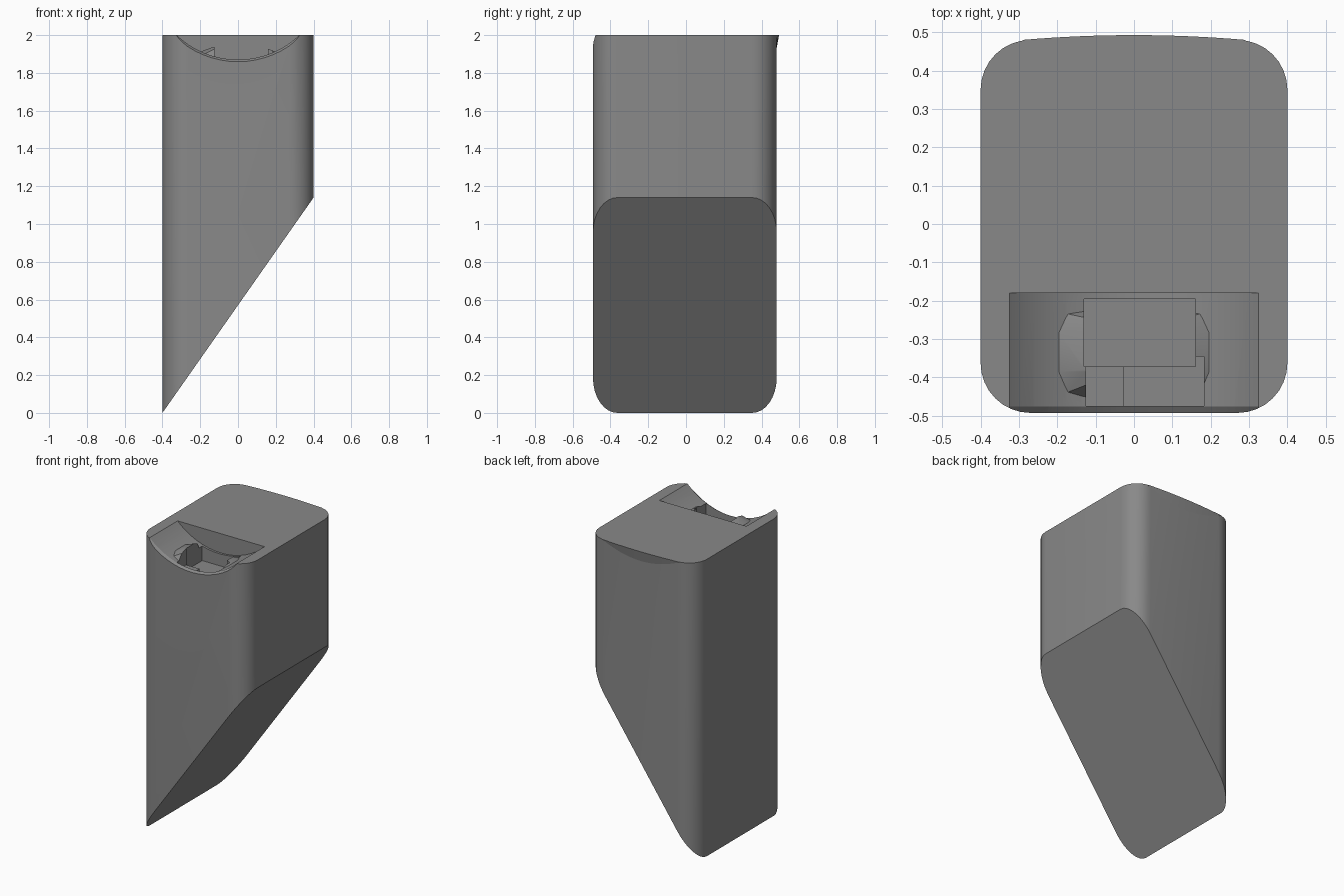
import bpy, bmesh, math

if "Cube" in bpy.data.objects:
    bpy.data.objects.remove(bpy.data.objects["Cube"])

X, Y0, Y1, TOP, R = 0.4, -0.4925, 0.48, 2.0, 0.13


def new_object(name, bm):
    bmesh.ops.recalc_face_normals(bm, faces=bm.faces)
    me = bpy.data.meshes.new(name)
    bm.to_mesh(me)
    bm.free()
    ob = bpy.data.objects.new(name, me)
    bpy.context.collection.objects.link(ob)
    return ob


def loft(name, lower, upper):
    """Closed solid between two matching rings of points."""
    bm = bmesh.new()
    a = [bm.verts.new(p) for p in lower]
    b = [bm.verts.new(p) for p in upper]
    n = len(a)
    for i in range(n):
        j = (i + 1) % n
        bm.faces.new((a[i], a[j], b[j], b[i]))
    bm.faces.new(a[::-1])
    bm.faces.new(b)
    return new_object(name, bm)


def box(name, x0, x1, y0, y1, z0, z1):
    ring = [(x0, y0), (x1, y0), (x1, y1), (x0, y1)]
    return loft(name, [(x, y, z0) for x, y in ring], [(x, y, z1) for x, y in ring])


def combine(target, other, operation):
    other.hide_render = True
    m = target.modifiers.new(operation, 'BOOLEAN')
    m.operation, m.object, m.solver = operation, other, 'EXACT'
    bpy.ops.object.select_all(action='DESELECT')
    bpy.context.view_layer.objects.active = target
    target.select_set(True)
    bpy.ops.object.modifier_apply(modifier=m.name)
    bpy.data.objects.remove(other, do_unlink=True)


# Rounded column with a slanted base
outline = []
for k, (cx, cy) in enumerate([(X - R, Y1 - R), (R - X, Y1 - R), (R - X, Y0 + R), (X - R, Y0 + R)]):
    for i in range(9):
        t = math.pi / 2 * (k + i / 8)
        outline.append((cx + R * math.cos(t), cy + R * math.sin(t)))
body = loft("slanted_body",
            [(x, y, 1.14 * (x + X) / (2 * X)) for x, y in outline],
            [(x, y, TOP) for x, y in outline])


# Curved scoop in the front of the top, with a chamfered front rim
def circle(rad, y, cz=2.341):
    return [(rad * math.sin(t), y, cz - rad * math.cos(t))
            for t in (2 * math.pi * i / 64 for i in range(64))]


combine(body, loft("scoop_cutter", circle(0.471, -0.7), circle(0.471, -0.18)), 'DIFFERENCE')
combine(body, loft("rim_cutter", circle(0.487, -0.5), circle(0.469, -0.473)), 'DIFFERENCE')


# Low tapered collar in the scoop
def octagon(x, y0, y1, c, z):
    return [(-x, y0 + c, z), (c - x, y0, z), (x - c, y0, z), (x, y0 + c, z),
            (x, y1 - c, z), (x - c, y1, z), (c - x, y1, z), (-x, y1 - c, z)]


collar = loft("collar", octagon(0.31, -0.465, -0.22, 0.07, 1.87),
              octagon(0.13, -0.41, -0.25, 0.03, 1.938))
combine(body, collar, 'UNION')

# Stepped pockets through the collar
for dims in [(-0.13, 0.16, -0.372, -0.195, 1.79),
             (-0.125, -0.025, -0.474, -0.365, 1.83),
             (-0.026, 0.182, -0.475, -0.345, 1.815)]:
    combine(body, box("pocket_cutter", *dims, 2.1), 'DIFFERENCE')

# Thin crescent lip on the back top edge
bm = bmesh.new()
rows = []
for i in range(17):
    x = -0.29 + 0.58 * i / 16
    w = 1 - (x / 0.29) ** 2
    rows.append([bm.verts.new(p) for p in (
        (x, Y1 - 0.01, TOP), (x, Y1 + 0.0125 * w, TOP),
        (x, Y1 - 0.0005, TOP - 0.002 - 0.07 * w), (x, Y1 - 0.01, TOP - 0.002 - 0.07 * w))])
for a, b in zip(rows, rows[1:]):
    for i in range(4):
        j = (i + 1) % 4
        bm.faces.new((a[i], a[j], b[j], b[i]))
bm.faces.new(rows[0])
bm.faces.new(rows[-1])
lip = new_object("back_lip", bm)

# Smooth the rounded sides, keep the cuts crisp
for ob in (body, lip):
    bpy.ops.object.select_all(action='DESELECT')
    ob.select_set(True)
    bpy.context.view_layer.objects.active = ob
    bpy.ops.object.shade_smooth_by_angle(angle=math.radians(25))

# Dark grey finish
mat = bpy.data.materials.new("dark_grey")
mat.diffuse_color = (0.25, 0.25, 0.25, 1)
mat.use_nodes = True
mat.node_tree.nodes["Principled BSDF"].inputs["Base Color"].default_value = mat.diffuse_color
for ob in (body, lip):
    ob.data.materials.clear()
    ob.data.materials.append(mat)
